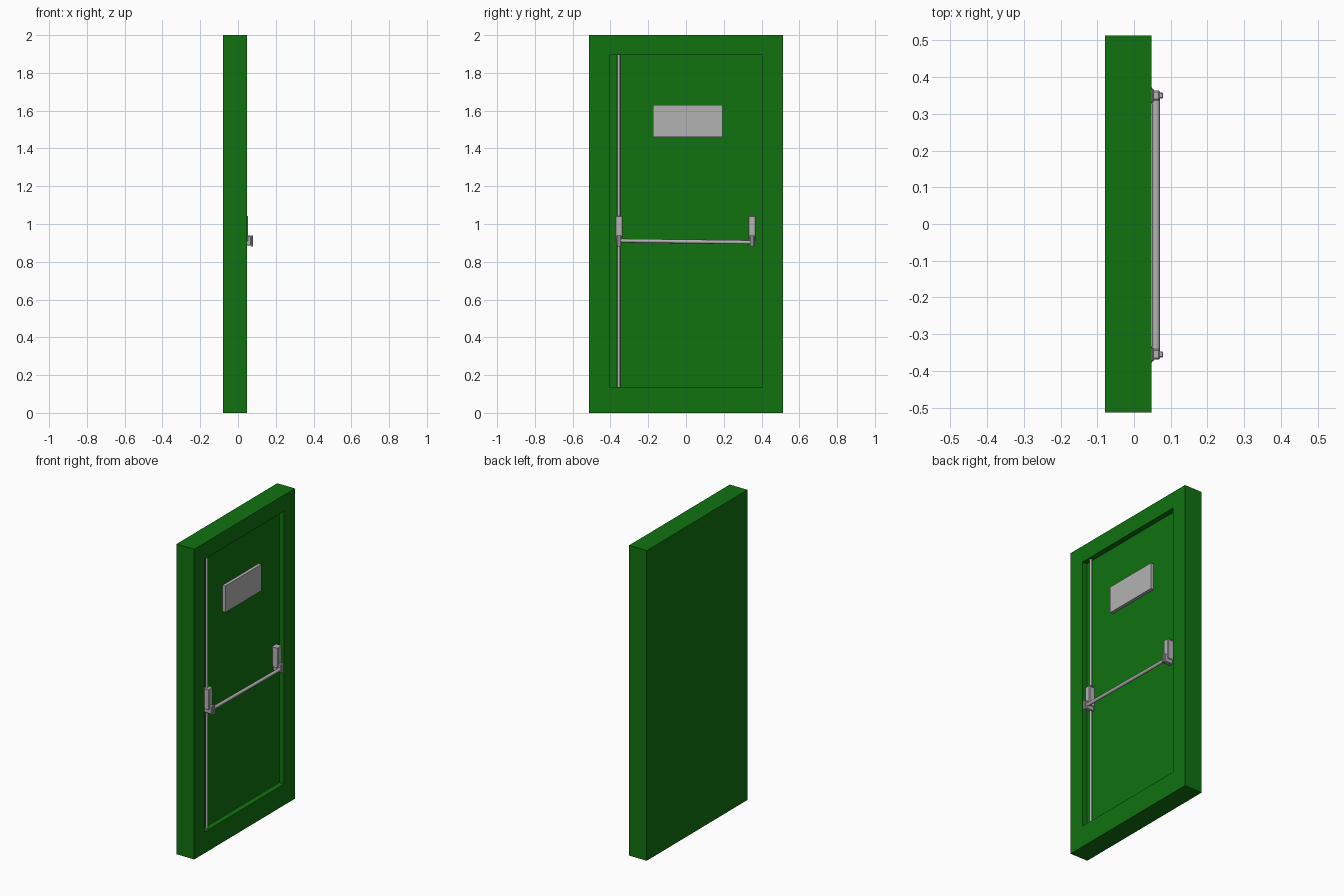
import bpy
import bmesh
from mathutils import Vector

cube = bpy.data.objects.get("Cube")
if cube:
    bpy.data.objects.remove(cube, do_unlink=True)


def material(name, color):
    m = bpy.data.materials.new(name)
    m.use_nodes = True
    m.diffuse_color = (*color, 1)
    m.node_tree.nodes["Principled BSDF"].inputs["Base Color"].default_value = (*color, 1)
    return m


GREEN = material("door green", (0.005, 0.17, 0.005))
GREY = material("metal grey", (0.45, 0.45, 0.45))


def finish(name, bm, mat):
    mesh = bpy.data.meshes.new(name)
    bm.to_mesh(mesh)
    bm.free()
    obj = bpy.data.objects.new(name, mesh)
    bpy.context.collection.objects.link(obj)
    mesh.materials.append(mat)
    return obj


def box_mesh(lo, hi):
    bm = bmesh.new()
    bmesh.ops.create_cube(bm, size=1)
    lo, hi = Vector(lo), Vector(hi)
    for v in bm.verts:
        v.co = (lo + hi) / 2 + v.co * (hi - lo)
    return bm


def box(name, lo, hi, mat, bevel=0):
    obj = finish(name, box_mesh(lo, hi), mat)
    if bevel:
        mod = obj.modifiers.new("Bevel", "BEVEL")
        mod.width = bevel
        mod.segments = 1
    return obj


def rod(name, start, end, radius, mat, sides=16):
    start, end = Vector(start), Vector(end)
    axis = end - start
    bm = bmesh.new()
    bmesh.ops.create_cone(bm, cap_ends=True, segments=sides, radius1=radius,
                          radius2=radius, depth=axis.length)
    turn = axis.to_track_quat("Z", "Y")
    for v in bm.verts:
        v.co = (start + end) / 2 + turn @ v.co
    for f in bm.faces:
        f.smooth = len(f.verts) == 4
    return finish(name, bm, mat)


# Door slab with a raised surround: inset the +x face and push it in
FACE, RIM = 0.013, 0.047
bm = box_mesh((-0.079, -0.513, 0), (RIM, 0.513, 2))
front = max(bm.faces, key=lambda f: f.calc_center_median().x)
bmesh.ops.inset_individual(bm, faces=[front], thickness=0.1)
# Opening outline, then the sunken door leaf
for v in front.verts:
    v.co.y = 0.404 if v.co.y > 0 else -0.406
    v.co.z = 1.895 if v.co.z > 1 else 0.137
leaf = bmesh.ops.extrude_discrete_faces(bm, faces=[front])["faces"][0]
for v in leaf.verts:
    v.co.x = FACE
finish("door_and_frame", bm, GREEN)

# Viewing window plate
box("window", (FACE, -0.175, 1.46), (FACE + 0.02, 0.192, 1.63), GREY)

# Vertical latch rod
rod("latch_rod", (0.027, -0.356, 0.137), (0.027, -0.356, 1.895), 0.008, GREY)

# Push bar mounts at both ends
for side, y in (("right", -0.355), ("left", 0.35)):
    box(side + "_bracket", (FACE, y - 0.019, 0.91), (0.054, y + 0.019, 1.042), GREY, 0.003)
    box(side + "_bracket_top", (FACE, y - 0.022, 1.035), (0.049, y + 0.022, 1.042), GREY)
    box(side + "_lever", (FACE, y - 0.014, 0.885), (0.071, y + 0.014, 0.938), GREY, 0.004)
    box(side + "_lever_cap", (0.068, y - 0.008, 0.88), (0.079, y + 0.008, 0.94), GREY, 0.002)

# Push bar
rod("push_bar", (0.06, -0.355, 0.912), (0.06, 0.35, 0.903), 0.0105, GREY)
